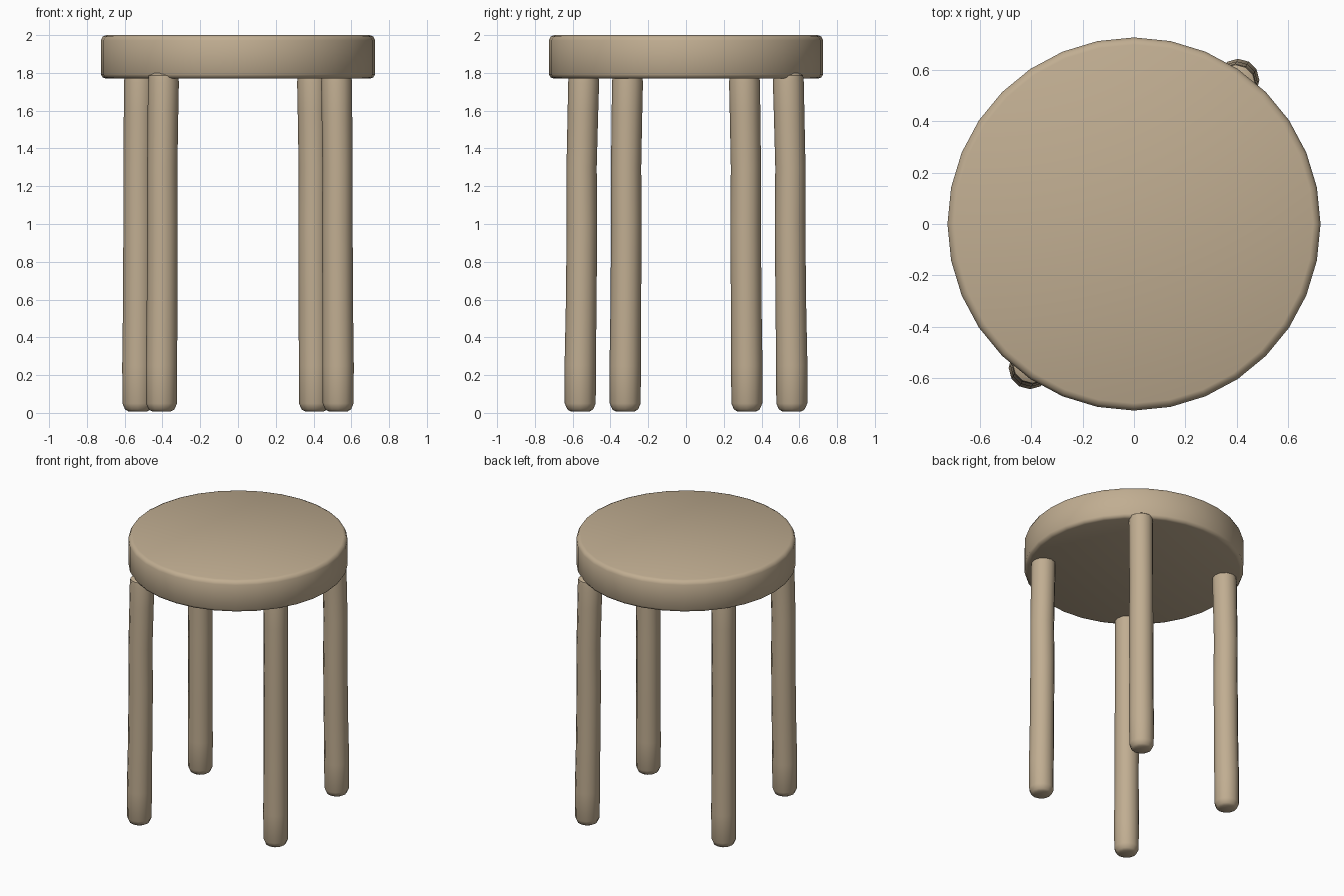
import bpy, bmesh, math

if "Cube" in bpy.data.objects:
    bpy.data.objects.remove(bpy.data.objects["Cube"])

wood = bpy.data.materials.new("tan wood")
wood.diffuse_color = (0.53, 0.42, 0.285, 1)
wood.use_nodes = True
wood.node_tree.nodes["Principled BSDF"].inputs["Base Color"].default_value = wood.diffuse_color


def lathe(name, rings, sides):
    """Stack rings (x, y, z, radius) into a closed solid."""
    bm = bmesh.new()
    loops = []
    for x, y, z, r in rings:
        loops.append([bm.verts.new((x + r * math.cos(2 * math.pi * i / sides),
                                    y + r * math.sin(2 * math.pi * i / sides), z))
                      for i in range(sides)])
    for a, b in zip(loops, loops[1:]):
        for i in range(sides):
            j = (i + 1) % sides
            bm.faces.new((a[i], a[j], b[j], b[i]))
    bm.faces.new(loops[0][::-1])
    bm.faces.new(loops[-1])
    mesh = bpy.data.meshes.new(name)
    bm.to_mesh(mesh)
    bm.free()
    mesh.materials.append(wood)
    obj = bpy.data.objects.new(name, mesh)
    bpy.context.collection.objects.link(obj)
    bpy.ops.object.select_all(action='DESELECT')
    obj.select_set(True)
    bpy.context.view_layer.objects.active = obj
    bpy.ops.object.shade_smooth_by_angle(angle=math.radians(40))
    return obj


# Round seat with softened rims
seat = [(1.770, 0.700), (1.776, 0.716), (1.792, 0.726),
        (1.972, 0.726), (1.992, 0.716), (2.0, 0.698)]
lathe("seat", [(0, 0, z, r) for z, r in seat], 32)

# Slightly wavering legs: height, radius, inward lean amount (0 foot, 1 top)
leg_profile = [(0.008, 0.050, 0), (0.018, 0.068, 0), (0.050, 0.082, 0),
               (0.25, 0.083, 0), (0.60, 0.081, 0.3), (1.00, 0.081, 0.5),
               (1.30, 0.080, 0.4), (1.60, 0.081, 0.8), (1.75, 0.082, 1.0),
               (1.785, 0.078, 1.0), (1.80, 0.055, 1.0)]
# Foot position and top shift; the opposite leg is the half-turn copy
legs = {"front_left_leg": (-0.405, -0.560, 0.010, 0.018, 1),
        "front_right_leg": (0.530, -0.322, -0.008, 0.012, 1),
        "back_right_leg": (-0.405, -0.560, 0.010, 0.018, -1),
        "back_left_leg": (0.530, -0.322, -0.008, 0.012, -1)}
for name, (x, y, dx, dy, s) in legs.items():
    lathe(name, [(s * (x + dx * t), s * (y + dy * t), z, r)
                 for z, r, t in leg_profile], 12)
